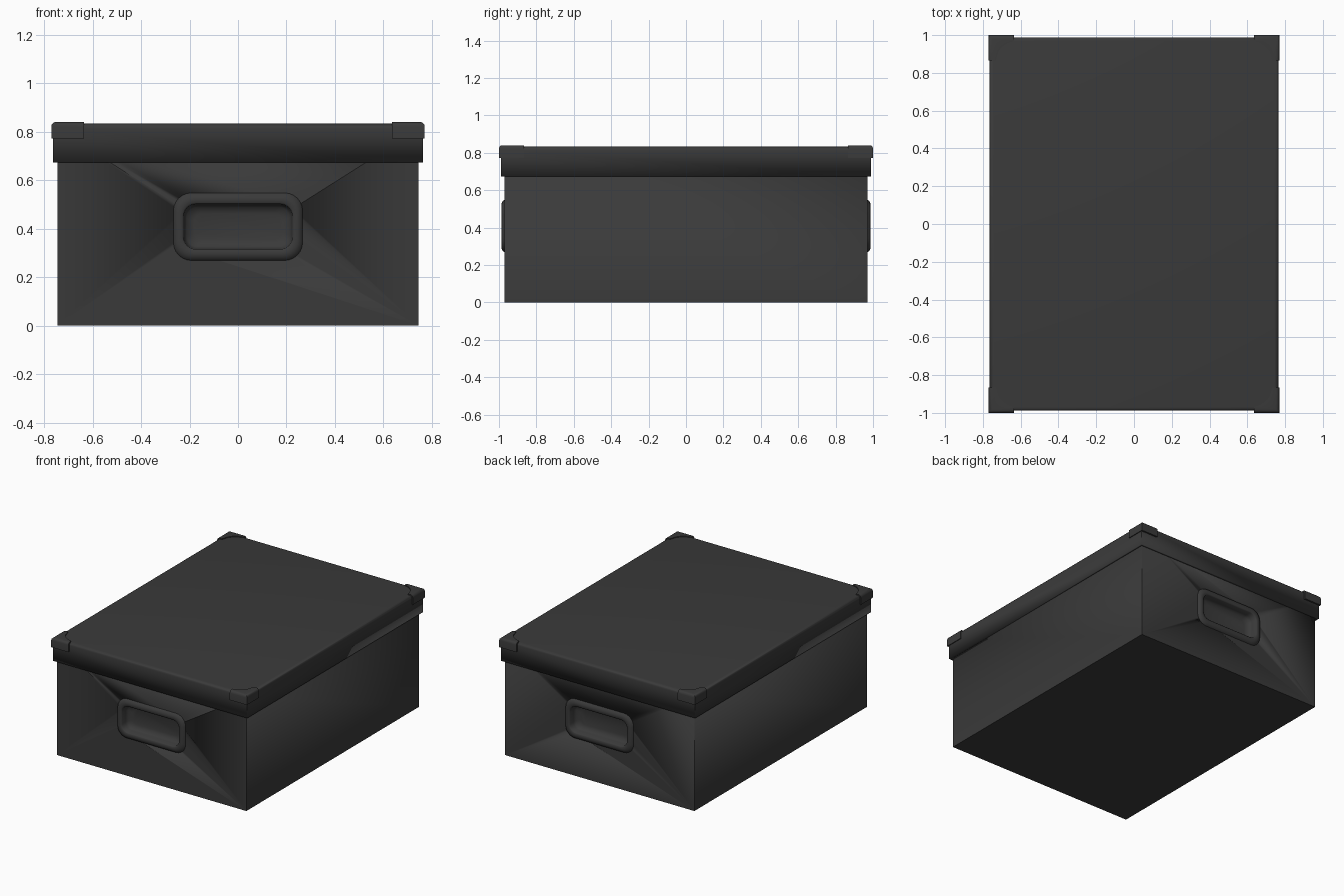
import bpy, bmesh, math

if "Cube" in bpy.data.objects:
    bpy.data.objects.remove(bpy.data.objects["Cube"])

dark = bpy.data.materials.new("dark_card")
dark.diffuse_color = (0.042, 0.042, 0.042, 1)
dark.use_nodes = True
dark.node_tree.nodes["Principled BSDF"].inputs["Base Color"].default_value = dark.diffuse_color


def make(name, bm, angle=35):
    bmesh.ops.recalc_face_normals(bm, faces=bm.faces)
    me = bpy.data.meshes.new(name)
    bm.to_mesh(me)
    bm.free()
    ob = bpy.data.objects.new(name, me)
    bpy.context.collection.objects.link(ob)
    me.materials.append(dark)
    bpy.ops.object.select_all(action='DESELECT')
    ob.select_set(True)
    bpy.context.view_layer.objects.active = ob
    bpy.ops.object.shade_smooth_by_angle(angle=math.radians(angle))
    return ob


def box(hx, hy, z0, z1):
    bm = bmesh.new()
    bmesh.ops.create_cube(bm, size=1)
    for v in bm.verts:
        v.co = (v.co.x * 2 * hx, v.co.y * 2 * hy, z0 + (v.co.z + 0.5) * (z1 - z0))
    return bm


def shell(bm, open_sign, thick):
    """Remove the top (+1) or bottom (-1) face and give the walls thickness."""
    bm.normal_update()
    gone = [f for f in bm.faces if f.normal.z * open_sign > 0.9]
    bmesh.ops.delete(bm, geom=gone, context='FACES')


def thicken(ob, thick):
    m = ob.modifiers.new("wall", 'SOLIDIFY')
    m.thickness = thick
    m.offset = -1
    m.use_even_offset = True


def ring(bm, hw, hh, r, y, zc, n=6):
    """Rounded rectangle loop in the xz plane."""
    vs = []
    for k, (sx, sz) in enumerate(((1, 1), (-1, 1), (-1, -1), (1, -1))):
        for i in range(n + 1):
            a = math.pi / 2 * (k + i / n)
            vs.append(bm.verts.new((sx * (hw - r) + r * math.cos(a), y,
                                    zc + sz * (hh - r) + r * math.sin(a))))
    return vs


def loft(rings, cap_first, cap_last, bm):
    for a, b in zip(rings, rings[1:]):
        for i in range(len(a)):
            j = (i + 1) % len(a)
            bm.faces.new((a[i], a[j], b[j], b[i]))
    if cap_first:
        bm.faces.new(rings[0])
    if cap_last:
        bm.faces.new(rings[-1])


ZC = 0.408

# Box body: open-topped tray with handle openings in both ends
bm = box(0.745, 0.97, 0, 0.81)
shell(bm, 1, 0.012)
body = make("box_body", bm)
thicken(body, 0.012)

bm = bmesh.new()
loft([ring(bm, 0.235, 0.105, 0.06, y, ZC) for y in (-1.2, 1.2)], True, True, bm)
cutter = make("handle_cutter", bm)
cut = body.modifiers.new("handle_openings", 'BOOLEAN')
cut.operation = 'DIFFERENCE'
cut.solver = 'EXACT'
cut.object = cutter
cutter.hide_render = True
bpy.context.view_layer.objects.active = body
for m in [m.name for m in body.modifiers if m.type in {'SOLIDIFY', 'BOOLEAN'}]:
    bpy.ops.object.modifier_apply(modifier=m)
bpy.data.objects.remove(cutter)

# Recessed handles: raised sloping rim, then a rounded cup
for side, name in ((1, "front_handle"), (-1, "back_handle")):
    bm = bmesh.new()
    steps = [(0.267, 0.140, 0.075, -0.969), (0.262, 0.135, 0.072, -0.979),
             (0.247, 0.118, 0.065, -0.987), (0.230, 0.099, 0.055, -0.987),
             (0.224, 0.093, 0.050, -0.982), (0.222, 0.091, 0.050, -0.945),
             (0.212, 0.081, 0.045, -0.928), (0.180, 0.055, 0.035, -0.918)]
    loft([ring(bm, w, h, r, y * side, ZC) for w, h, r, y in steps], False, True, bm)
    ob = make(name, bm, 60)
    # the rim is an open sheet: face its normals outward
    me = ob.data
    if me.polygons[-1].normal.y * side > 0:
        me.flip_normals()

# Lid: open underneath, softened top edges
bm = box(0.764, 0.988, 0.672, 0.834)
shell(bm, -1, 0.015)
top = [e for e in bm.edges if all(v.co.z > 0.8 for v in e.verts)]
bmesh.ops.bevel(bm, geom=top, offset=0.02, segments=4, profile=0.5, affect='EDGES')
lid = make("lid", bm, 50)
thicken(lid, 0.014)

# Corner caps: concave L outline, extruded, with chamfered outer top edges
plan = [(0.770, 1.0), (0.635, 1.0), (0.635, 0.968), (0.668, 0.958), (0.698, 0.938),
        (0.718, 0.912), (0.732, 0.865), (0.770, 0.865)]
for sx in (1, -1):
    for sy in (1, -1):
        bm = bmesh.new()
        f = bm.faces.new([bm.verts.new((x * sx, y * sy, 0.772)) for x, y in plan])
        up = bmesh.ops.extrude_face_region(bm, geom=[f])["geom"]
        for v in up:
            if isinstance(v, bmesh.types.BMVert):
                v.co.z = 0.840
        outer = [e for e in bm.edges if all(v.co.z > 0.83 for v in e.verts) and
                 (all(abs(v.co.x) > 0.769 for v in e.verts) or
                  all(abs(v.co.y) > 0.999 for v in e.verts))]
        bmesh.ops.bevel(bm, geom=outer, offset=0.018, segments=3, profile=0.5,
                        affect='EDGES')
        make("corner_cap_%s_%s" % ("back" if sy > 0 else "front",
                                   "right" if sx > 0 else "left"), bm, 50)
